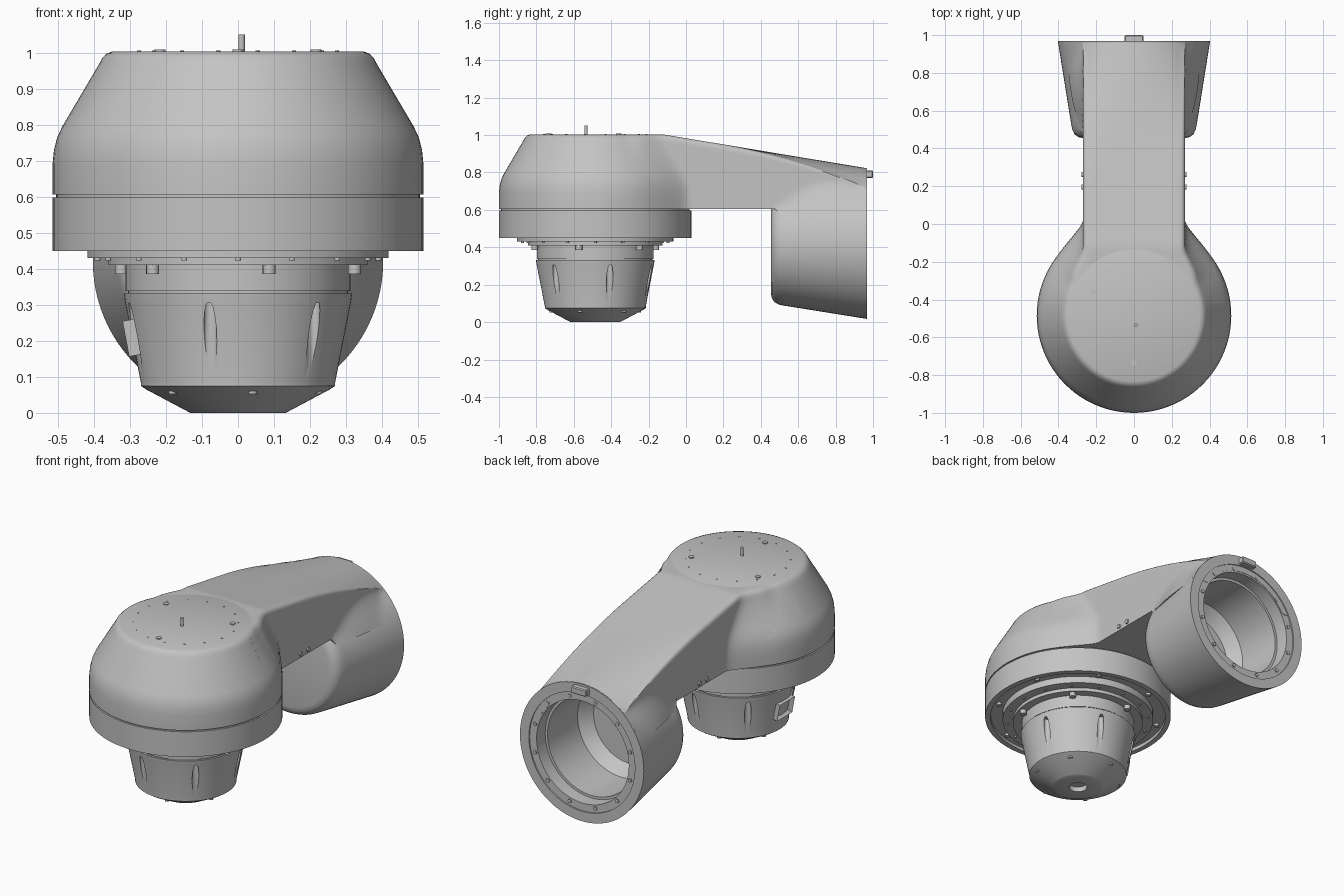
import bpy, bmesh, math
from mathutils import Matrix, Vector

if "Cube" in bpy.data.objects:
    bpy.data.objects.remove(bpy.data.objects["Cube"])

CY = -0.485      # head axis, y
TZ = 0.42        # socket axis, z
parts = []

grey = bpy.data.materials.new("light grey metal")
grey.use_nodes = True
grey.diffuse_color = (0.55, 0.55, 0.55, 1)
grey.node_tree.nodes["Principled BSDF"].inputs["Base Color"].default_value = grey.diffuse_color


def finish(name, bm, matrix=None):
    bmesh.ops.recalc_face_normals(bm, faces=bm.faces)
    mesh = bpy.data.meshes.new(name)
    bm.to_mesh(mesh)
    bm.free()
    mesh.materials.append(grey)
    ob = bpy.data.objects.new(name, mesh)
    bpy.context.collection.objects.link(ob)
    if matrix:
        ob.matrix_world = matrix
    parts.append(ob)
    return ob


def lathe(name, profile, matrix, closed=False, steps=96):
    """Revolve (radius, height) points about z."""
    bm = bmesh.new()
    rings = []
    for i in range(steps):
        a = math.tau * i / steps
        rings.append([bm.verts.new((r * math.cos(a), r * math.sin(a), z)) for r, z in profile])
    n = len(profile)
    for i in range(steps):
        p, q = rings[i], rings[(i + 1) % steps]
        for j in range(n if closed else n - 1):
            k = (j + 1) % n
            bm.faces.new((p[j], q[j], q[k], p[k]))
    bmesh.ops.remove_doubles(bm, verts=bm.verts, dist=1e-5)
    return finish(name, bm, matrix)


def pegs(name, places, radius, depth, axis="Z", segments=16):
    """One object holding a short cylinder at each place."""
    turn = {"Z": Matrix(), "Y": Matrix.Rotation(math.pi / 2, 4, "X"),
            "X": Matrix.Rotation(math.pi / 2, 4, "Y")}[axis]
    bm = bmesh.new()
    for p in places:
        bmesh.ops.create_cone(bm, cap_ends=True, segments=segments, radius1=radius, radius2=radius,
                              depth=depth, matrix=Matrix.Translation(p) @ turn)
    return finish(name, bm)


def circle(count, offset, radius, z):
    """Places round the head axis, angles counted from the front."""
    angles = [math.radians(offset) + math.tau * i / count for i in range(count)]
    return [Vector((radius * math.sin(a), CY - radius * math.cos(a), z)) for a in angles]


def box(name, size, place):
    bm = bmesh.new()
    bmesh.ops.create_cube(bm, size=1, matrix=Matrix.Translation(place) @ Matrix.Diagonal((*size, 1)))
    bmesh.ops.bevel(bm, geom=bm.edges[:], offset=0.005, segments=1, affect="EDGES")
    return finish(name, bm)


head = Matrix.Translation((0, CY, 0))

# Domed head
DOME = [(0.515, 0.606), (0.515, 0.69), (0.511, 0.73), (0.502, 0.765), (0.488, 0.795),
        (0.385, 0.97), (0.376, 0.987), (0.364, 0.998), (0.348, 1.004)]
lathe("dome_housing", [(0, 0.59), (0.505, 0.59), (0.505, 0.606)] + DOME + [(0, 1.004)], head)

# Ring below the head, hollow underneath
lathe("base_ring", [(0.515, 0.45), (0.515, 0.598), (0.3, 0.598), (0.3, 0.47), (0.485, 0.47),
                    (0.485, 0.45)], head, closed=True)

# Stepped flange and neck
lathe("flange", [(0, 0.48), (0.418, 0.48), (0.418, 0.43), (0.36, 0.43), (0.36, 0.41),
                 (0.312, 0.41), (0.312, 0.338), (0, 0.338)], head)

# Tapered lower body with six vertical slots
body = lathe("lower_body", [(0, 0.345), (0.305, 0.345), (0.305, 0.333), (0.317, 0.333),
                            (0.314, 0.31), (0.27, 0.085), (0.27, 0.075), (0.255, 0.065),
                            (0.14, 0.004), (0.132, 0), (0.05, 0), (0.05, 0.03), (0, 0.03)], head)
cutter = pegs("slot_cutter", circle(6, -15, 0.296, 0.205), 0.018, 0.2)
cutter.hide_render = True
cut = body.modifiers.new("slots", "BOOLEAN")
cut.operation = "DIFFERENCE"
cut.object = cutter
bpy.context.view_layer.objects.active = body
bpy.ops.object.modifier_apply(modifier=cut.name)
parts.remove(cutter)
bpy.data.objects.remove(cutter)

# Side connector: a framed recess tilted with the body wall
bm = bmesh.new()
bmesh.ops.create_cube(bm, size=1, matrix=Matrix.Diagonal((0.05, 0.14, 0.1, 1)))
front = [f for f in bm.faces if f.normal.x < -0.9]
bmesh.ops.inset_individual(bm, faces=front, thickness=0.018)
bmesh.ops.translate(bm, verts=front[0].verts, vec=(0.025, 0, 0))
finish("side_connector", bm, Matrix.Translation((-0.287, CY, 0.21)) @ Matrix.Rotation(-0.185, 4, "Y"))

# Fasteners on the head
pegs("flange_bolts", circle(6, 15, 0.335, 0.4), 0.018, 0.03)
pegs("flange_studs", circle(16, 0, 0.39, 0.428), 0.008, 0.01)
pegs("rim_bolts", circle(8, 20, 0.452, 0.465), 0.014, 0.02)
pegs("lower_bolts", circle(6, 10, 0.235, 0.062), 0.013, 0.02)
pegs("top_bolts", circle(3, 0, 0.25, 1.004), 0.015, 0.01)
pegs("top_dots", circle(16, 11, 0.28, 1.004), 0.005, 0.004, segments=8)
pegs("top_pin", [Vector((0.01, -0.535, 1.02))], 0.009, 0.062)

# Rear socket: tapered tube closed at its front
lathe("rear_socket", [(0, 0.455), (0.27, 0.455), (0.295, 0.46), (0.315, 0.475), (0.327, 0.5),
                      (0.333, 0.53), (0.403, 0.968), (0.345, 0.968), (0.345, 0.96), (0.3, 0.96),
                      (0.3, 0.88), (0.285, 0.88), (0.285, 0.6), (0.23, 0.53), (0, 0.53)],
      Matrix.Translation((0, 0, TZ)) @ Matrix.Rotation(-math.pi / 2, 4, "X"))
rim = [math.tau * (i + 0.5) / 12 for i in range(12)]
pegs("socket_bolts", [Vector((0.32 * math.sin(a), 0.96, TZ + 0.32 * math.cos(a))) for a in rim],
     0.011, 0.012, "Y")

# Key at the top of the socket
box("socket_key", (0.1, 0.05, 0.04), (0, 0.975, 0.79))
pegs("key_bolts", [Vector((s * 0.028, 0.99, 0.79)) for s in (-1, 1)], 0.012, 0.02, "Y")

# Arm side screws
pegs("arm_screws", [Vector((s * 0.27, y, 0.63)) for s in (-1, 1) for y in (0.195, 0.263)],
     0.013, 0.016, "X")


def ramp(v, lo, hi):
    return min(max((v - lo) / (hi - lo), 0), 1)


def smooth_max(a, b, k):
    h = max(k - abs(a - b), 0) / k if k > 0 else 0
    return max(a, b) + h * h * k / 4


def dome_radius(z):
    for (r0, z0), (r1, z1) in zip(DOME, DOME[1:]):
        if z <= z1:
            return r0 + (r1 - r0) * ramp(z, z0, z1)
    return DOME[-1][0]


def chord(r, d):
    return math.sqrt(max(r * r - d * d, 0))


ARM = 0.27       # half width of the arm


def arm_section(y):
    """Half outline from bottom centre to top centre, blended into head and socket."""
    top = 1.003 - 0.18 * ramp(y, -0.12, 0.965)
    bow = ramp(y, 0.2, 0.962) ** 2
    seated = y > 0.5
    bottom = TZ + chord(0.31, ARM) if seated else 0.606

    def lid(x):
        return top - bow * (0.403 - chord(0.403, x))

    side = []
    corner = lid(ARM)
    soft = 0.025 * (1 - bow)
    for i in range(15):
        f = math.sin(i / 14 * math.pi / 2)
        z = bottom + f * (corner - bottom)
        dip = max(z - (corner - soft), 0)
        arm = ARM - soft + chord(soft, dip) if soft > 0 else ARM
        w = smooth_max(arm, chord(dome_radius(z), y - CY), 0.16 * ramp(y, -0.42, -0.25))
        if seated:
            w = smooth_max(w, chord(0.333 + 0.16 * (y - 0.53), z - TZ),
                           0.12 * math.sin(math.pi * ramp(y, 0.5, 0.962)))
        side.append((w, z))
    under = []
    for i in range(9):
        x = i / 9 * (ARM if seated else side[0][0])
        under.append((x, TZ + chord(0.31, x) if seated else bottom))
    if seated:
        under[-1] = (ARM, bottom)
        side[0] = (max(side[0][0], ARM + 0.01), bottom)
    edge = side[-1][0]
    over = [(edge * i / 8, lid(min(edge, ARM) * i / 8)) for i in range(7, -1, -1)]
    return under + side + over


# Arm: loft of mirrored sections from the head to the socket
stations = [-0.42 + 0.92 * i / 40 for i in range(41)] + [0.505 + 0.457 * i / 16 for i in range(17)]
bm = bmesh.new()
loops = []
for y in stations:
    half = arm_section(y)
    outline = half + [(-x, z) for x, z in half[-2:0:-1]]
    loops.append([bm.verts.new((x, y, z)) for x, z in outline])
for p, q in zip(loops, loops[1:]):
    for j in range(len(p)):
        k = (j + 1) % len(p)
        bm.faces.new((p[j], p[k], q[k], q[j]))
bm.faces.new(loops[0])
bm.faces.new(loops[-1])
finish("arm", bm)

# Smooth shading with crisp edges
bpy.ops.object.select_all(action="DESELECT")
for ob in parts:
    ob.select_set(True)
bpy.context.view_layer.objects.active = parts[0]
bpy.ops.object.shade_smooth_by_angle(angle=math.radians(32))
